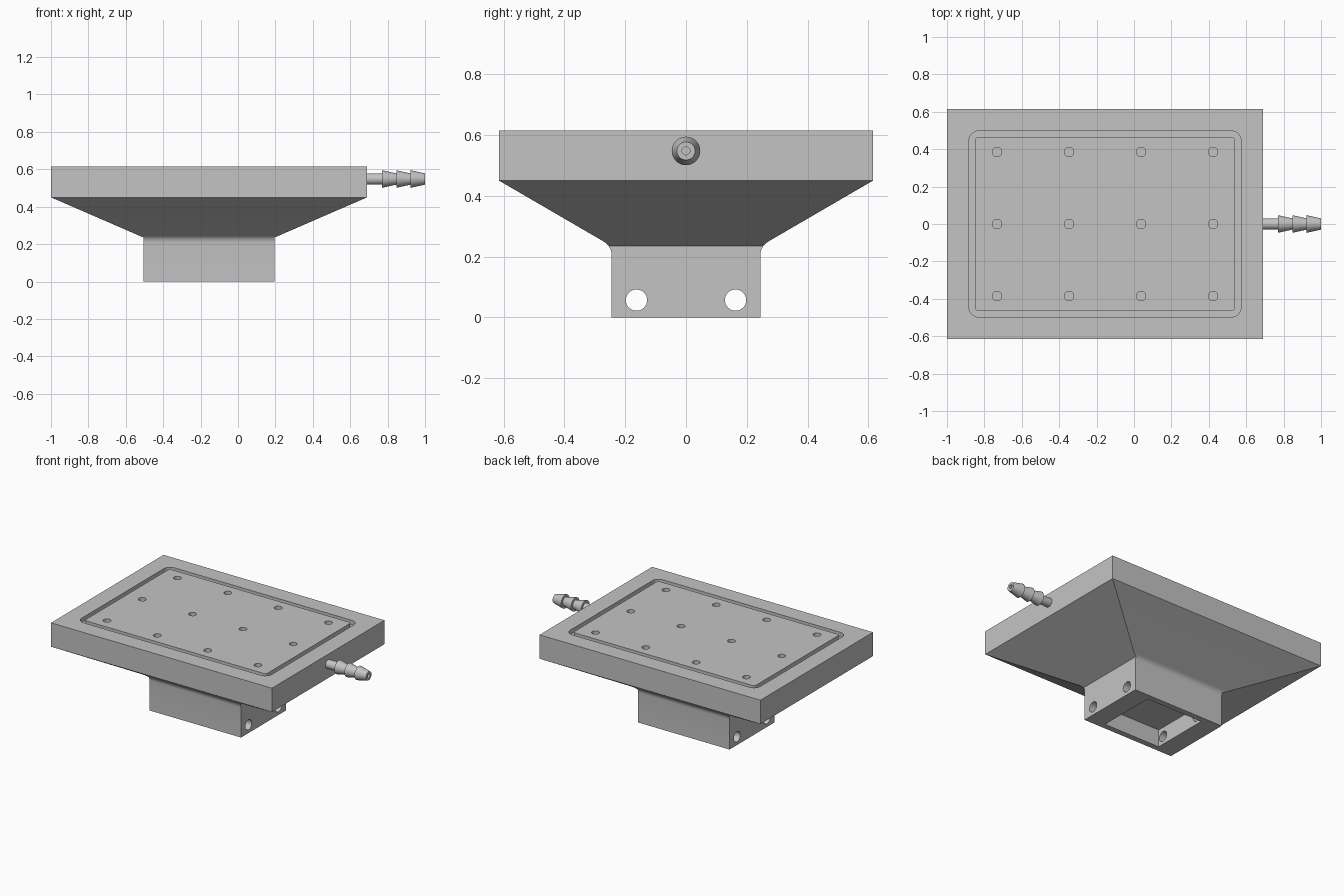
import bpy, bmesh
from math import sin, cos, radians, pi, tau
from mathutils import Matrix, Vector

if "Cube" in bpy.data.objects:
    bpy.data.objects.remove(bpy.data.objects["Cube"], do_unlink=True)

CX = -0.155          # centre of the plate and the base in x
TOP = 0.615

grey = bpy.data.materials.new("plain grey")
grey.use_nodes = True
grey.diffuse_color = (0.55, 0.55, 0.55, 1)
grey.node_tree.nodes["Principled BSDF"].inputs["Base Color"].default_value = (0.55, 0.55, 0.55, 1)


def to_object(name, bm):
    bmesh.ops.recalc_face_normals(bm, faces=bm.faces)
    mesh = bpy.data.meshes.new(name)
    bm.to_mesh(mesh)
    bm.free()
    mesh.materials.append(grey)
    obj = bpy.data.objects.new(name, mesh)
    bpy.context.collection.objects.link(obj)
    return obj


def skin(bm, loops, closed=False):
    """Join successive vertex loops with quads, capping or closing the ends."""
    rings = [[bm.verts.new(p) for p in loop] for loop in loops]
    n = len(rings[0])
    pairs = list(zip(rings, rings[1:]))
    if closed:
        pairs.append((rings[-1], rings[0]))
    else:
        bm.faces.new(rings[0])
        bm.faces.new(rings[-1])
    for a, b in pairs:
        for i in range(n):
            j = (i + 1) % n
            bm.faces.new((a[i], a[j], b[j], b[i]))


def rectangle(hx, hy, z):
    return [(CX + sx * hx, sy * hy, z) for sx, sy in ((-1, -1), (1, -1), (1, 1), (-1, 1))]


def rounded(hx, hy, r, z):
    points = []
    for k, (sx, sy) in enumerate(((1, 1), (-1, 1), (-1, -1), (1, -1))):
        for s in range(9):
            a = (k + s / 8) * pi / 2
            points.append((CX + sx * (hx - r) + r * cos(a), sy * (hy - r) + r * sin(a), z))
    return points


def rod(bm, centre, radius, length, axis):
    turn = Matrix.Rotation(pi / 2, 4, 'Y') if axis == 'X' else Matrix()
    bmesh.ops.create_cone(bm, cap_ends=True, segments=32, radius1=radius, radius2=radius,
                          depth=length, matrix=Matrix.Translation(Vector(centre)) @ turn)


def cut(obj, bm):
    cutter = to_object("cutter", bm)
    cutter.hide_render = True
    mod = obj.modifiers.new("cut", 'BOOLEAN')
    mod.operation, mod.solver, mod.object = 'DIFFERENCE', 'EXACT', cutter
    select(obj)
    bpy.ops.object.modifier_apply(modifier=mod.name)
    bpy.data.objects.remove(cutter, do_unlink=True)


def select(obj):
    bpy.ops.object.select_all(action='DESELECT')
    obj.select_set(True)
    bpy.context.view_layer.objects.active = obj


# Body: base block, fillet on front and back, flared neck, rectangular plate
R = 0.05
body_loops = [rectangle(0.35, 0.245, 0)]
for deg in (0, 12, 24, 35.4, 48, 59.8):
    z = 0.206 + R * sin(radians(deg))
    flare = max(0, z - 0.235) * 2.302
    body_loops.append(rectangle(0.35 + flare, 0.245 + R * (1 - cos(radians(deg))), z))
body_loops += [rectangle(0.845, 0.615, 0.45), rectangle(0.845, 0.615, TOP)]
bm = bmesh.new()
skin(bm, body_loops)
body = to_object("plate_body", bm)

# Pocket under the base
bm = bmesh.new()
skin(bm, [rectangle(0.217, 0.205, -0.1), rectangle(0.217, 0.205, 0.12)])
cut(body, bm)

# Two bolt holes running across the base
bm = bmesh.new()
for side in (-1, 1):
    rod(bm, (CX, side * 0.163, 0.057), 0.035, 1, 'X')
cut(body, bm)

# Seal groove in the top
bm = bmesh.new()
skin(bm, [rounded(0.727, 0.497, 0.05, TOP - 0.03), rounded(0.727, 0.497, 0.05, TOP + 0.05),
          rounded(0.695, 0.465, 0.018, TOP + 0.05), rounded(0.695, 0.465, 0.018, TOP - 0.03)],
     closed=True)
cut(body, bm)

# Grid of suction holes
bm = bmesh.new()
for i in range(4):
    for j in (-1, 0, 1):
        rod(bm, (CX + (i - 1.5) * 0.385, j * 0.385, TOP), 0.025, 0.14, 'Z')
cut(body, bm)

# Hose fitting: stem, three barbs and a bore, turned around the x axis
profile = [(0.68, 0.03), (0.77, 0.03)]
for k in range(3):
    start = 0.77 + k * 0.0767
    profile += [(start, 0.047), (start + 0.0767, 0.03)]
profile += [(1.0, 0.013), (0.72, 0.013)]
bm = bmesh.new()
skin(bm, [[(x, r * cos(tau * s / 32), 0.548 + r * sin(tau * s / 32)) for s in range(32)]
          for x, r in profile])
fitting = to_object("hose_fitting", bm)

for obj in (body, fitting):
    select(obj)
    bpy.ops.object.shade_smooth_by_angle(angle=radians(25))
